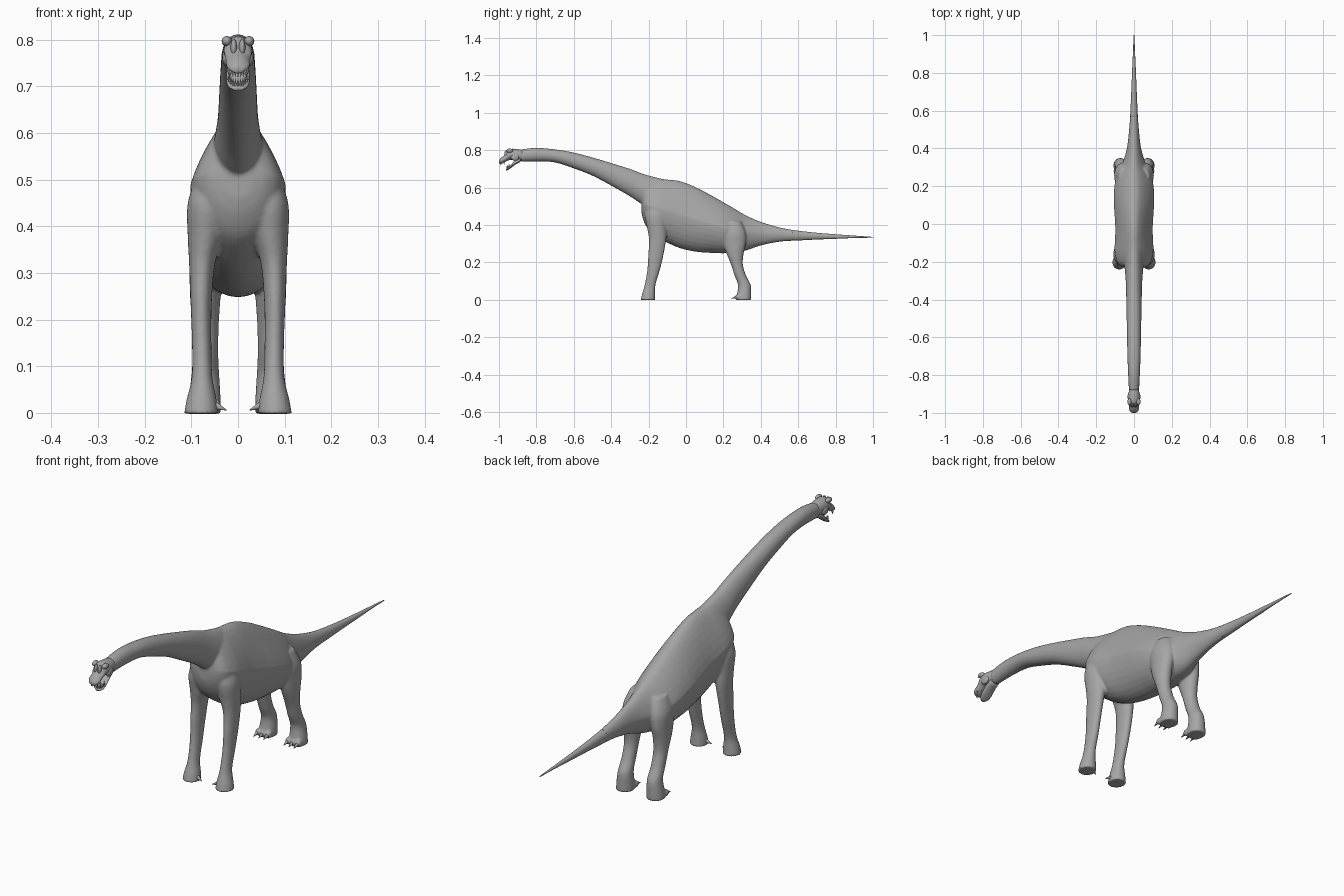
import bpy, bmesh, math
from mathutils import Vector, Matrix

if "Cube" in bpy.data.objects:
    bpy.data.objects.remove(bpy.data.objects["Cube"])


def material(name, c):
    m = bpy.data.materials.new(name)
    m.diffuse_color = (c, c, c, 1)
    m.use_nodes = True
    m.node_tree.nodes["Principled BSDF"].inputs["Base Color"].default_value = m.diffuse_color
    return m


GREY = material("grey skin", 0.38)
IVORY = material("pale teeth", 0.6)


def finish(bm, name, mat):
    bmesh.ops.recalc_face_normals(bm, faces=bm.faces)
    me = bpy.data.meshes.new(name)
    bm.to_mesh(me)
    bm.free()
    me.materials.append(mat)
    me.shade_smooth()
    ob = bpy.data.objects.new(name, me)
    bpy.context.collection.objects.link(ob)
    return ob


def resample(rows, n):
    """Catmull-Rom smoothing through the section table."""
    out = []
    for i in range(len(rows) - 1):
        p0, p1 = rows[max(i - 1, 0)], rows[i]
        p2, p3 = rows[i + 1], rows[min(i + 2, len(rows) - 1)]
        for j in range(n):
            t = j / n
            out.append([0.5 * (2 * b + (c - a) * t + (2 * a - 5 * b + 4 * c - d) * t * t
                               + (3 * b - a - 3 * c + d) * t ** 3)
                        for a, b, c, d in zip(p0, p1, p2, p3)])
    return out + [list(rows[-1])]


def loft(bm, rows, ring, n=4, seg=32):
    prev = first = None
    for r in resample(rows, n):
        cur = [bm.verts.new(ring(r, 2 * math.pi * i / seg)) for i in range(seg)]
        if prev:
            for i in range(seg):
                k = (i + 1) % seg
                bm.faces.new((prev[i], prev[k], cur[k], cur[i]))
        else:
            first = cur
        prev = cur
    bm.faces.new(first)
    bm.faces.new(prev[::-1])


def oval(r, a):
    """Upright section: y, top, bottom, half width, narrowing of the top."""
    y, top, bot, w, k = r
    s = math.sin(a)
    return (w * math.cos(a) * (1 - k * max(0, s)), y, (top + bot) / 2 + (top - bot) / 2 * s)


def level(r, a):
    """Level section: z, centre x, centre y, radius x, radius y."""
    z, x, y, rx, ry = r
    return (x + rx * math.cos(a), y + ry * math.sin(a), z)


def cone(bm, base, tip, r, seg=10):
    base, tip = Vector(base), Vector(tip)
    d = tip - base
    m = Matrix.Translation((base + tip) / 2) @ d.to_track_quat('Z', 'Y').to_matrix().to_4x4()
    bmesh.ops.create_cone(bm, cap_ends=True, segments=seg, radius1=r, radius2=r * 0.1,
                          depth=d.length, matrix=m)


def ball(bm, c, size):
    bmesh.ops.create_uvsphere(bm, u_segments=16, v_segments=10, radius=1,
                              matrix=Matrix.Translation(c) @ Matrix.Diagonal((*size, 1)))


# Neck, torso and legs, fused into one skin
neck = [(-.88, .804, .737, .027, 0), (-.8, .812, .740, .031, 0), (-.7, .804, .734, .035, 0),
        (-.6, .787, .702, .037, 0), (-.5, .761, .663, .039, 0), (-.4, .731, .610, .041, 0),
        (-.3, .700, .553, .044, .1), (-.22, .670, .50, .051, .2), (-.12, .645, .45, .06, .3)]
torso = [(-.237, .54, .46, .03, .2), (-.226, .60, .42, .065, .4), (-.2, .635, .375, .09, .45),
         (-.15, .646, .335, .102, .45), (-.1, .643, .305, .102, .42), (-.03, .634, .275, .099, .4),
         (.05, .603, .257, .103, .4), (.12, .567, .251, .107, .4), (.2, .522, .248, .104, .4),
         (.26, .487, .253, .090, .4), (.32, .452, .263, .062, .35), (.4, .417, .290, .038, .2),
         (.5, .387, .310, .026, .1), (.6, .369, .317, .019, 0)]
front_leg = [(.52, .055, -.165, .03, .035), (.45, .066, -.162, .042, .056),
             (.38, .07, -.155, .038, .052), (.32, .077, -.152, .028, .046),
             (.24, .079, -.161, .023, .041), (.16, .078, -.173, .021, .034),
             (.08, .077, -.192, .022, .029), (.03, .078, -.2, .032, .035),
             (-.002, .079, -.203, .037, .039)]
hind_leg = [(.42, .05, .25, .03, .045), (.36, .062, .255, .041, .064), (.3, .068, .26, .036, .06),
            (.25, .07, .262, .033, .047), (.19, .07, .272, .029, .032), (.13, .07, .29, .028, .031),
            (.08, .07, .312, .03, .034), (.03, .072, .311, .035, .038), (-.002, .073, .309, .037, .040)]
TOES = (.048, .072, .096)

bm = bmesh.new()
loft(bm, neck, oval)
loft(bm, torso, oval)
for s in (1, -1):
    for leg in (front_leg, hind_leg):
        loft(bm, [(z, s * x, y, rx, ry) for z, x, y, rx, ry in leg], level, 4, 24)
    for x in TOES:
        ball(bm, (s * x, .279, .014), (.013, .018, .015))
body = finish(bm, "body", GREY)
rem = body.modifiers.new("fuse", 'REMESH')
rem.mode = 'VOXEL'
rem.voxel_size = .005
rem.use_smooth_shade = True
sm = body.modifiers.new("soften", 'SMOOTH')
sm.factor = .5
sm.iterations = 6

# Tail whip
bm = bmesh.new()
loft(bm, [(.57, .373, .316, .0205, 0), (.6, .369, .317, .019, 0), (.7, .358, .322, .0145, 0),
          (.8, .350, .326, .0105, 0), (.9, .343, .330, .006, 0), (1, .336, .332, .002, 0)], oval, 4, 24)
finish(bm, "tail", GREY)

# Skull with brows, cheeks and nostril bumps
bm = bmesh.new()
loft(bm, [(-.87, .800, .742, .025, 0), (-.905, .806, .742, .030, 0), (-.935, .807, .748, .031, .1),
          (-.952, .800, .744, .029, .2), (-.964, .778, .738, .026, .2), (-.983, .764, .730, .025, .2),
          (-.995, .752, .728, .018, .2), (-1, .744, .730, .008, 0)], oval, 3, 28)
for s in (1, -1):
    ball(bm, (s * .024, -.942, .797), (.011, .018, .011))
    ball(bm, (s * .009, -.957, .782), (.007, .014, .02))
    ball(bm, (s * .026, -.915, .762), (.008, .022, .018))
finish(bm, "skull", GREY)

# Dropped lower jaw
bm = bmesh.new()
loft(bm, [(-.885, .765, .736, .022, 0), (-.912, .748, .722, .024, 0), (-.935, .723, .705, .025, 0),
          (-.952, .707, .694, .021, 0), (-.962, .699, .690, .01, 0)], oval, 3, 24)
finish(bm, "lower_jaw", GREY)

# Teeth along both jaws
bm = bmesh.new()
for i in range(11):
    a = math.radians(-80 + 16 * i)
    x, c = math.sin(a), math.cos(a)
    y = -.938 - .019 * c
    z = .699 + (y + .958) * .9
    cone(bm, (.02 * x, y, z), (.02 * x, y - .003, z + .017), .003, 6)
    y = -.967 - .026 * c
    z = .732 + .006 * (1 - c)
    cone(bm, (.021 * x, y, z), (.021 * x, y, z - .013), .003, 6)
finish(bm, "teeth", IVORY)

# Claws: inward thumb on the front feet, three forward on the hind feet
bm = bmesh.new()
for s in (1, -1):
    cone(bm, (s * .054, -.205, .018), (s * .025, -.212, .006), .010)
    for x in TOES:
        cone(bm, (s * x, .274, .016), (s * x, .243, .006), .009)
finish(bm, "claws", GREY)
